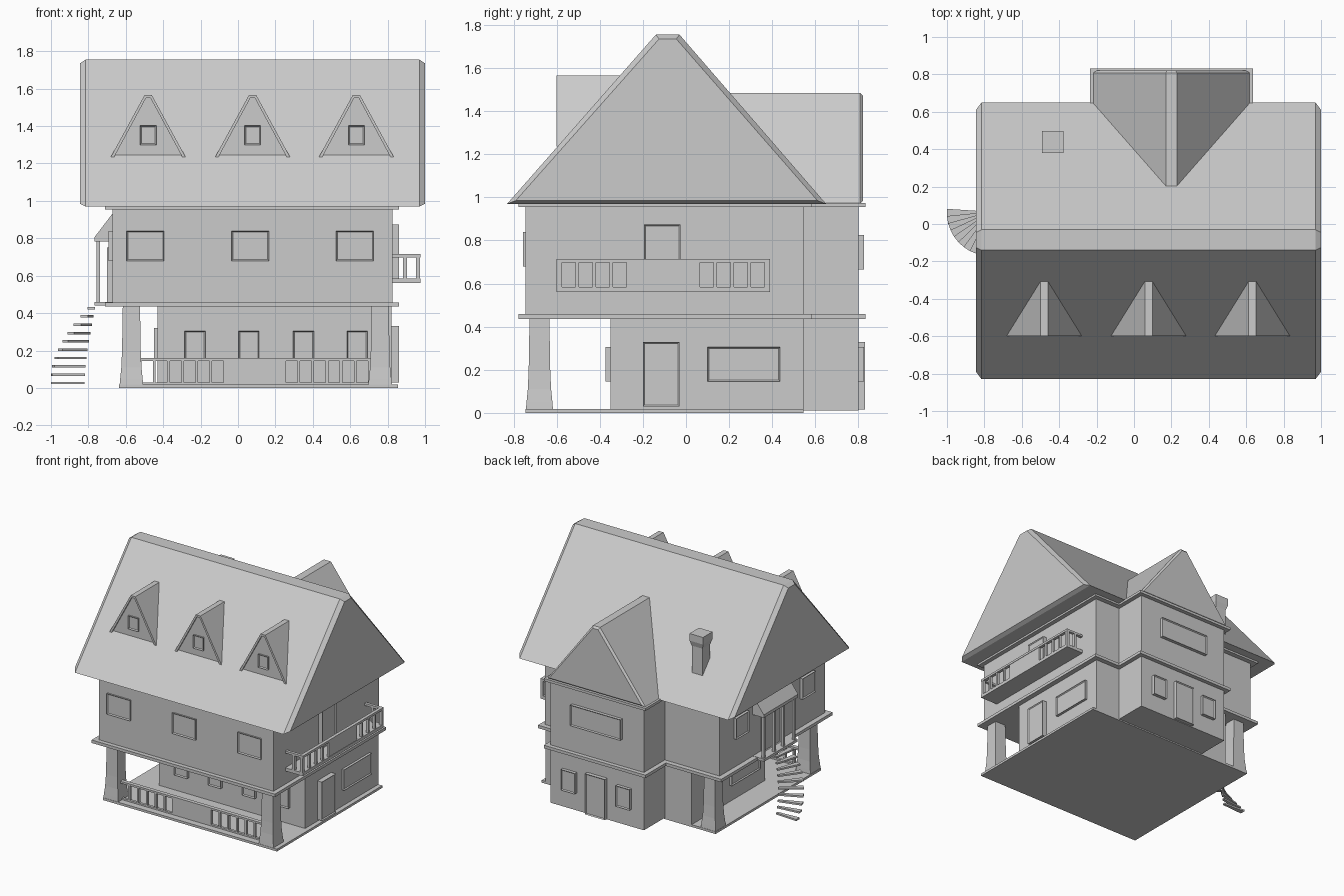
import bpy, bmesh, math
from mathutils import Vector

if "Cube" in bpy.data.objects:
    bpy.data.objects.remove(bpy.data.objects["Cube"])


def finish(name, bm):
    bmesh.ops.recalc_face_normals(bm, faces=bm.faces)
    me = bpy.data.meshes.new(name)
    bm.to_mesh(me)
    bm.free()
    ob = bpy.data.objects.new(name, me)
    bpy.context.collection.objects.link(ob)
    return ob


def add_box(bm, x0, x1, y0, y1, z0, z1):
    vs = bmesh.ops.create_cube(bm, size=1)['verts']
    for v in vs:
        v.co = Vector(((x0 + x1) / 2 + v.co.x * (x1 - x0),
                       (y0 + y1) / 2 + v.co.y * (y1 - y0),
                       (z0 + z1) / 2 + v.co.z * (z1 - z0)))
    return vs


def boxes(name, *dims):
    bm = bmesh.new()
    for d in dims:
        add_box(bm, *d)
    return finish(name, bm)


def loft(name, rings):
    bm = bmesh.new()
    vr = [[bm.verts.new(p) for p in r] for r in rings]
    n = len(vr[0])
    for a, b in zip(vr, vr[1:]):
        for i in range(n):
            j = (i + 1) % n
            bm.faces.new((a[i], a[j], b[j], b[i]))
    bm.faces.new(vr[0])
    bm.faces.new(vr[-1])
    return finish(name, bm)


def panel(name, axis, wall, out, u0, u1, z0, z1, rim=0.01):
    """Framed window or door on a wall; out is the signed projection."""
    bm = bmesh.new()
    a, b = sorted((wall - math.copysign(0.01, out), wall + out))
    if axis == 'x':
        add_box(bm, a, b, u0, u1, z0, z1)
        d = Vector((math.copysign(1, out), 0, 0))
    else:
        add_box(bm, u0, u1, a, b, z0, z1)
        d = Vector((0, math.copysign(1, out), 0))
    bm.normal_update()
    f = [f for f in bm.faces if f.normal.dot(d) > 0.9]
    bmesh.ops.inset_region(bm, faces=f, thickness=rim, depth=0)
    for v in f[0].verts:
        v.co -= d * 0.008
    return finish(name, bm)


# Floors and walls
boxes('base_slab', (-.635, .855, -.745, .545, 0, .018))
boxes('ground_walls', (-.43, .82, -.35, .545, .01, .44))
boxes('upper_walls', (-.67, .825, -.745, .545, .435, .975))
boxes('wing_walls', (-.2, .6, .5, .8, .01, .975))
for nm, z0, z1 in (('floor_trim', .435, .458), ('eave_trim', .955, .975)):
    boxes(nm, (-.71, .86, -.778, .583, z0, z1), (-.235, .635, .5, .832, z0, z1))

# Flared square columns
for i, (cx, cy) in enumerate(((-.57, -.68), (.76, -.68), (-.57, .48))):
    loft(f'column_{i}', [[(cx + sx * r, cy + sy * r, z) for sx, sy in
                          ((-1, -1), (1, -1), (1, 1), (-1, 1))]
                         for z, r in ((.015, .063), (.05, .06), (.11, .054),
                                      (.2, .05), (.44, .046))])

# Main roof with bevelled gable ends
full = [(-.83, .97), (-.14, 1.755), (-.03, 1.755), (.65, .97)]
inner = [(-.79, .985), (-.125, 1.735), (-.045, 1.735), (.61, .985)]
loft('main_roof', [[(x, y, z) for y, z in p] for x, p in
                   ((-.845, inner), (-.815, full), (.97, full), (1, inner))])

# Rear wing roof
wfull = [(-.22, .972), (.17, 1.485), (.23, 1.485), (.62, .972)]
winner = [(-.195, .985), (.178, 1.47), (.222, 1.47), (.595, .985)]
loft('wing_roof', [[(x, y, z) for x, z in p] for y, p in
                   ((.1, wfull), (.808, wfull), (.822, winner))])

# Dormers
for i, cx in enumerate((-.48, .078, .633)):
    half = [(-.2, 1.235), (-.02, 1.565)]
    hin = [(-.182, 1.235), (-.012, 1.55)]
    outer = half + [(-x, z) for x, z in reversed(half)]
    inn = hin + [(-x, z) for x, z in reversed(hin)]
    shell = outer + inn[::-1]
    loft(f'dormer_roof_{i}', [[(cx + x, y, z) for x, z in shell] for y in (-.6, -.25)])
    loft(f'dormer_wall_{i}', [[(cx + x, y, z) for x, z in inn] for y in (-.588, -.25)])
    panel(f'dormer_window_{i}', 'y', -.588, -.012, cx - .043, cx + .043, 1.3, 1.402)

# Chimney with a wider cap
cx, cy = -.435, .438
loft('chimney', [[(cx + sx * r, cy + sy * r, z) for sx, sy in
                  ((-1, -1), (1, -1), (1, 1), (-1, 1))]
                 for z, r in ((1.0, .046), (1.37, .046), (1.41, .058), (1.465, .058))])

# Front windows
for i, x in enumerate((-.495, .065, .625)):
    panel(f'upper_front_window_{i}', 'y', -.745, -.012, x - .1, x + .1, .68, .84)
for i, x in enumerate((-.23, .058, .35, .637)):
    panel(f'porch_window_{i}', 'y', -.35, -.024, x - .055, x + .055, .145, .305)

# Right side openings
panel('right_door', 'x', .82, .04, -.2, -.03, .03, .33)
panel('balcony_door', 'x', .825, .035, -.195, -.025, .58, .875)
panel('right_window', 'x', .82, .02, .1, .437, .145, .305)

# Rear wing openings
panel('rear_door', 'y', .8, .03, .115, .285, .015, .33)
panel('rear_upper_window', 'y', .8, .025, -.015, .415, .665, .825)
for i, x in enumerate((-.035, .435)):
    panel(f'rear_window_{i}', 'y', .8, .025, x - .06, x + .06, .145, .305)

# Left side openings
panel('left_ground_window', 'x', -.43, -.02, -.27, .08, .145, .32)
panel('left_door', 'x', -.67, -.03, -.17, .04, .458, .75)
for i, y in enumerate((.29, -.52)):
    panel(f'left_window_{i}', 'x', -.67, -.022, y - .08, y + .08, .68, .84)

# Porch railing: two baluster groups beside a solid panel
parts = [(-.53, .71, -.7, -.67, .145, .16), (-.53, .71, -.695, -.675, .015, .03),
         (-.075, .255, -.695, -.675, .018, .15)]
for s in (-.522, .25):
    parts += [(s + i * .0752 - .007, s + i * .0752 + .007, -.695, -.675, .018, .15)
              for i in range(7)]
boxes('porch_railing', *parts)

# Side balcony
y0, y1 = -.6, .39
parts = [(.81, .975, y0, y1, .56, .585), (.95, .975, y0, y1, .698, .715),
         (.953, .972, -.262, .062, .58, .7)]
for s in (-.583, .057):
    parts += [(.953, .972, s + i * .079 - .008, s + i * .079 + .008, .58, .7)
              for i in range(5)]
for y in (y0, y1 - .022):
    parts.append((.82, .975, y, y + .022, .698, .715))
    parts += [(x, x + .021, y, y + .022, .58, .7) for x in (.883, .953)]
boxes('balcony', *parts)

# Left entrance porch: landing, posts and lean-to roof
boxes('entrance_landing', (-.767, -.66, -.27, .14, .44, .46))
boxes('entrance_posts', *[(-.757, -.738, y - .01, y + .01, .455, .79)
                          for y in (-.25, -.12, -.01, .12)])
lean = [(-.768, .782), (-.768, .805), (-.665, .94), (-.665, .782)]
loft('entrance_roof', [[(x, y, z) for x, z in lean] for y in (-.275, .145)])

# Spiral steps
c = Vector((-.77, .06))
for i in range(10):
    a = math.radians(180 + 9.6 * i)
    pts = []
    for r, w in ((.05, -.009), (.23, -.021), (.23, .021), (.05, .009)):
        pts.append((c.x + r * math.cos(a) - w * math.sin(a),
                    c.y + r * math.sin(a) + w * math.cos(a)))
    z = .02 + .0445 * i
    loft(f'spiral_step_{i}', [[(x, y, h) for x, y in pts] for h in (z, z + .013)])
